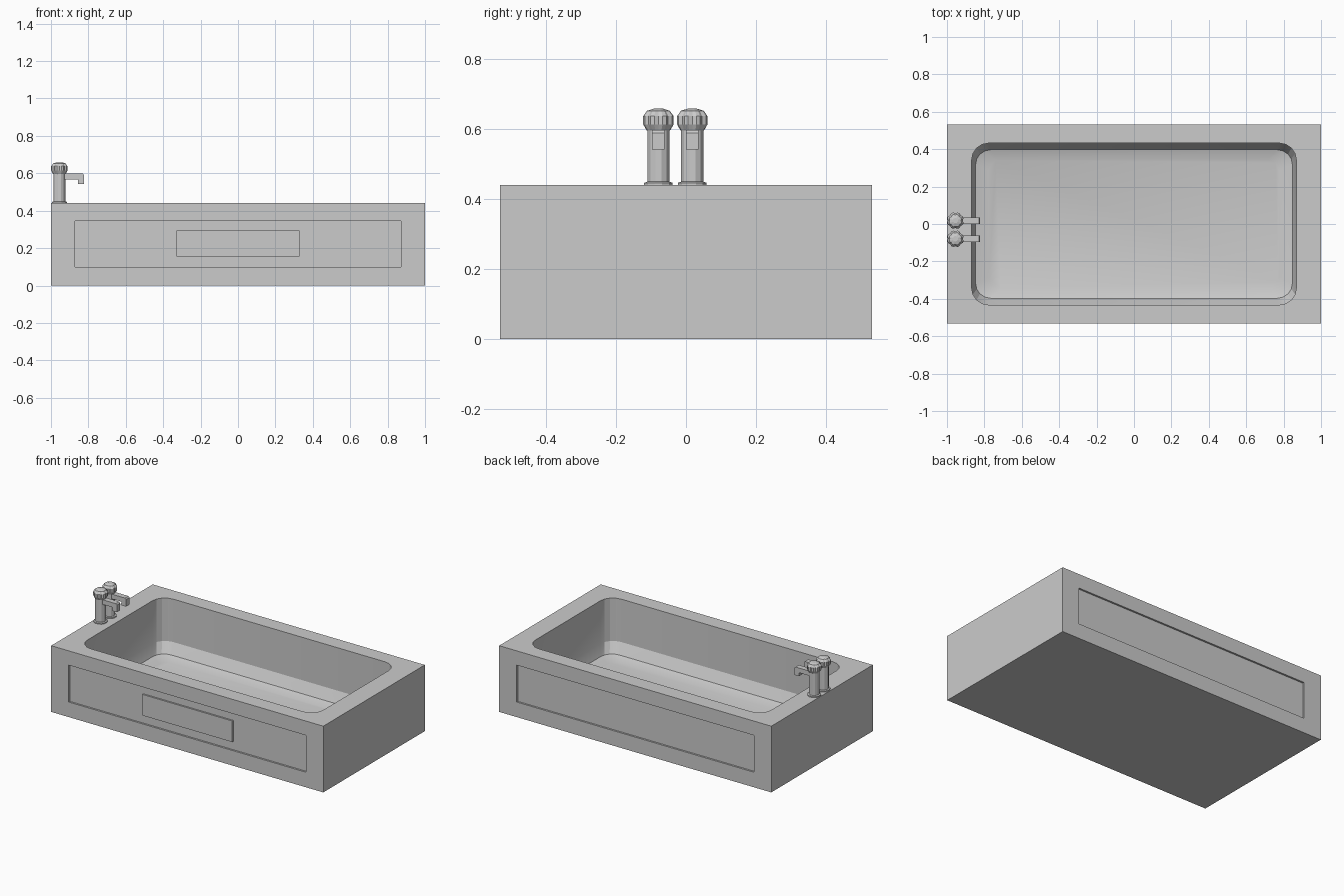
import bpy, bmesh, math

if "Cube" in bpy.data.objects:
    bpy.data.objects.remove(bpy.data.objects["Cube"])

def make(name, bm):
    bmesh.ops.recalc_face_normals(bm, faces=bm.faces)
    me = bpy.data.meshes.new(name)
    bm.to_mesh(me)
    bm.free()
    ob = bpy.data.objects.new(name, me)
    bpy.context.collection.objects.link(ob)
    return ob

def loft(bm, rings):
    """Skin a stack of equal-length rings and cap both ends."""
    vs = [[bm.verts.new(p) for p in r] for r in rings]
    n = len(vs[0])
    for a, b in zip(vs, vs[1:]):
        for i in range(n):
            bm.faces.new((a[i], a[(i + 1) % n], b[(i + 1) % n], b[i]))
    bm.faces.new(vs[0])
    bm.faces.new(vs[-1])

def box(name, x0, x1, y0, y1, z0, z1):
    bm = bmesh.new()
    loft(bm, [[(x0, y0, z), (x1, y0, z), (x1, y1, z), (x0, y1, z)] for z in (z0, z1)])
    return make(name, bm)

def rounded(hx, hy, r, z, seg=4):
    pts = []
    for k, (sx, sy) in enumerate([(1, 1), (-1, 1), (-1, -1), (1, -1)]):
        for i in range(seg + 1):
            a = math.pi / 2 * (k + i / seg)
            pts.append((sx * (hx - r) + r * math.cos(a), sy * (hy - r) + r * math.sin(a), z))
    return pts

def circle(cx, cy, r, z, n):
    return [(cx + r * math.cos(2 * math.pi * (i + .5) / n),
             cy + r * math.sin(2 * math.pi * (i + .5) / n), z) for i in range(n)]

# Tub block with basin (upright walls, sloped skirt, dished floor) and side panels cut away
tub = box("tub", -1, 1, -.533, .533, 0, .44)
bm = bmesh.new()
loft(bm, [rounded(.868, .432, .09, .50), rounded(.868, .432, .09, .155),
          rounded(.847, .397, .08, .085), rounded(.775, .345, .06, .065)])
cutters = [make("basin_cutter", bm)]
for s in (-1, 1):
    ys = sorted((s * .521, s * .6))
    cutters.append(box("panel_cutter", -.872, .872, *ys, .10, .345))
bpy.context.view_layer.objects.active = tub
for c in cutters:
    c.hide_render = True
    m = tub.modifiers.new("cut", 'BOOLEAN')
    m.operation = 'DIFFERENCE'
    m.solver = 'EXACT'
    m.object = c
    bpy.ops.object.modifier_apply(modifier=m.name)
for c in cutters:
    bpy.data.objects.remove(c)
tub.select_set(True)
bpy.ops.object.shade_smooth_by_angle(angle=math.radians(20))
tub.select_set(False)

# Raised plaque in the front panel
box("front_plaque", -.33, .33, -.532, -.518, .155, .295)

# Pair of taps
TX = -.955
for n, ty in enumerate((-.079, .018), 1):
    # flanged column
    bm = bmesh.new()
    loft(bm, [circle(TX, ty, r, z, 12) for r, z in
              [(.042, .44), (.042, .447), (.033, .450), (.033, .60)]])
    make(f"tap_body_{n}", bm)
    # spout with downturned tip
    prof = [(-.94, .567), (-.855, .567), (-.855, .543), (-.823, .543),
            (-.823, .59), (-.83, .598), (-.94, .598)]
    bm = bmesh.new()
    loft(bm, [[(x, ty + d, z) for x, z in prof] for d in (-.018, .018)])
    make(f"tap_spout_{n}", bm)
    # fluted knob, eight lobes
    def fluted(r, z, depth):
        pts = []
        for i in range(24):
            a = 2 * math.pi * i / 24
            q = r * (1 - depth if i % 3 == 0 else 1)
            pts.append((TX + q * math.cos(a), ty + q * math.sin(a), z))
        return pts
    bm = bmesh.new()
    loft(bm, [fluted(r, z, d) for r, z, d in
              [(.033, .596, 0), (.045, .614, .12), (.045, .638, .12),
               (.034, .653, .12), (.014, .659, 0)]])
    make(f"tap_knob_{n}", bm)
